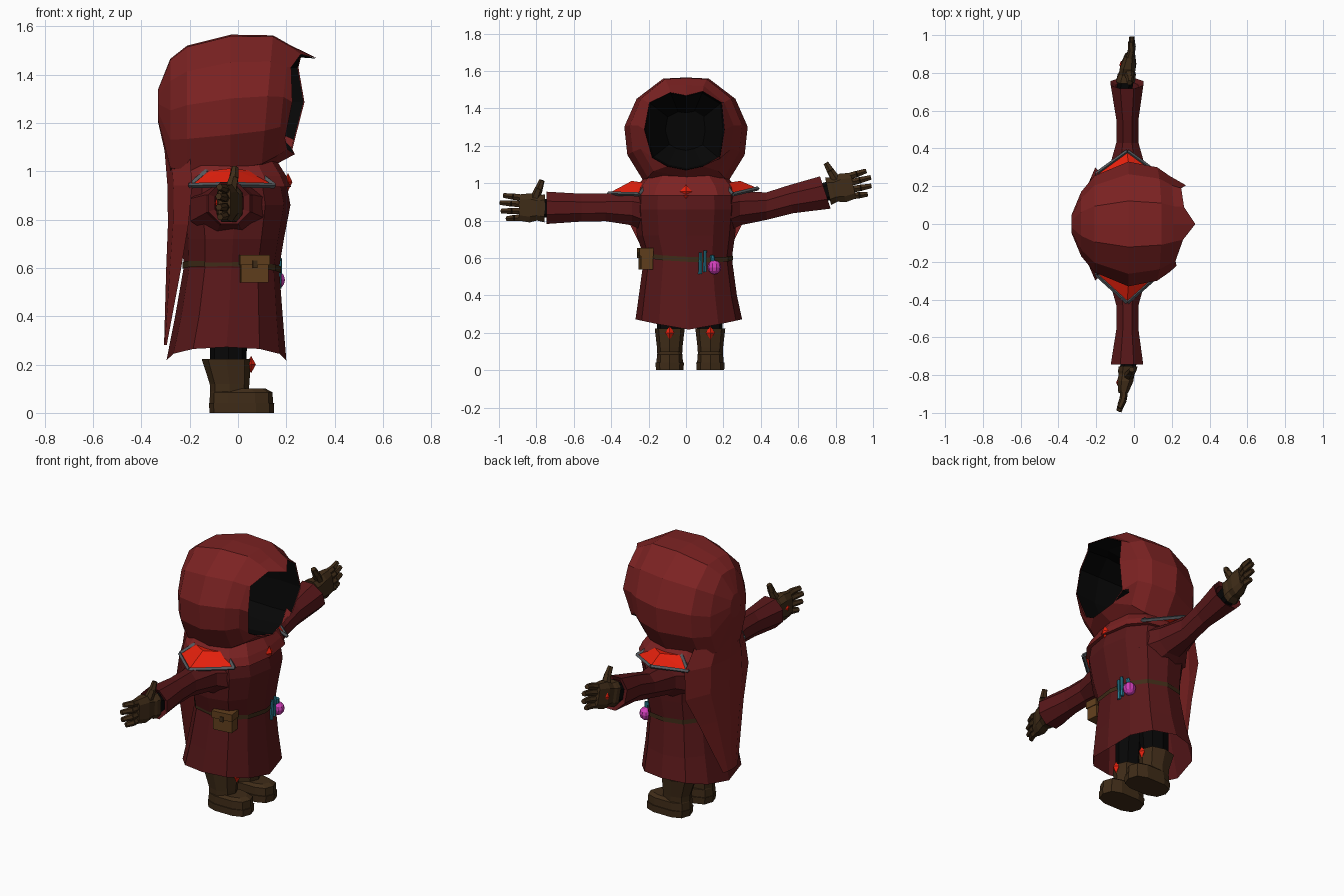
import bpy, bmesh
from math import sin, cos, pi
from mathutils import Vector, Matrix

if "Cube" in bpy.data.objects:
    bpy.data.objects.remove(bpy.data.objects["Cube"])

def mat(name, r, g, b):
    m = bpy.data.materials.new(name)
    m.diffuse_color = (r, g, b, 1)
    m.use_nodes = True
    m.node_tree.nodes["Principled BSDF"].inputs["Base Color"].default_value = m.diffuse_color
    return m

HOOD = mat("hood_red", .2, .016, .016)
ROBE = mat("robe_red", .1, .009, .01)
BLACK = mat("shadow", .002, .002, .002)
LEATHER = mat("dark_leather", .05, .025, .009)
TAN = mat("pouch_leather", .12, .05, .012)
RED = mat("bright_red", .8, .015, .004)
GREY = mat("steel", .09, .1, .11)
PINK = mat("pink_glass", .65, .05, .5)
BLUE = mat("blue_glass", .02, .2, .28)

def finish(name, bm, material):
    bmesh.ops.recalc_face_normals(bm, faces=bm.faces)
    me = bpy.data.meshes.new(name)
    bm.to_mesh(me)
    bm.free()
    ob = bpy.data.objects.new(name, me)
    me.materials.append(material)
    bpy.context.collection.objects.link(ob)
    return ob

def loft(name, rings, material, start=True, end=True, closed=True):
    bm = bmesh.new()
    rows = [[bm.verts.new(p) for p in r] for r in rings]
    n = len(rows[0])
    for a, b in zip(rows, rows[1:]):
        for i in range(n if closed else n - 1):
            j = (i + 1) % n
            bm.faces.new((a[i], a[j], b[j], b[i]))
    if closed and start:
        bm.faces.new(rows[0])
    if closed and end:
        bm.faces.new(rows[-1])
    return finish(name, bm, material)

def spow(v, p):
    return abs(v) ** p * (1 if v >= 0 else -1)

def flat_ring(z, x0, x1, hy, n=12, p=.85, wave=0, yc=0):
    """Horizontal rounded ring; wave lifts the sides of the hem."""
    out = []
    for i in range(n):
        a = 2 * pi * i / n
        out.append(((x0 + x1) / 2 + (x1 - x0) / 2 * spow(cos(a), p),
                    yc + hy * spow(sin(a), p), z + wave * abs(sin(a))))
    return out

def tube(name, a, b, r0, r1, material, n=6):
    a, b = Vector(a), Vector(b)
    q = (b - a).to_track_quat('Z', 'Y')
    return loft(name, [[c + q @ Vector((r * cos(2 * pi * i / n), r * sin(2 * pi * i / n), 0))
                        for i in range(n)] for c, r in ((a, r0), (b, r1))], material)

def box(name, c, size, material, rz=0):
    bm = bmesh.new()
    bmesh.ops.create_cube(bm, size=1, matrix=Matrix.Translation(c) @ Matrix.Rotation(rz, 4, 'Z')
                          @ Matrix.Diagonal((*size, 1)))
    return finish(name, bm, material)

def ball(name, c, size, material, u=4, v=2):
    bm = bmesh.new()
    bmesh.ops.create_uvsphere(bm, u_segments=u, v_segments=v, radius=1,
                              matrix=Matrix.Translation(c) @ Matrix.Diagonal((*size, 1)))
    return finish(name, bm, material)

# hood: rings along x ending in the uneven face opening
HALF = [(0, 1), (.37, .99), (.8, .81), (1, .56), (.95, .31), (.68, .07), (0, 0)]
SHAPE = HALF + [(-y, t) for y, t in HALF[-2:0:-1]]

def hood_ring(x, z0, z1, ry, lean=0):
    return [(x + lean * (t - .5), ry * y, z0 + (z1 - z0) * t) for y, t in SHAPE]

opening = [(.325, 0, 1.468), (.265, .09, 1.49), (.25, .19, 1.43), (.275, .205, 1.286),
           (.235, .18, 1.13), (.225, .09, 1.09), (.235, 0, 1.07), (.205, -.1, 1.09),
           (.195, -.18, 1.136), (.225, -.222, 1.286), (.22, -.195, 1.43), (.26, -.083, 1.484)]
loft("hood", [hood_ring(-.33, 1.2, 1.34, .05), hood_ring(-.28, .98, 1.465, .17),
              hood_ring(-.21, .96, 1.52, .255), hood_ring(-.03, .965, 1.565, .33),
              hood_ring(.12, .99, 1.562, .3, .05), hood_ring(.185, 1.03, 1.525, .255, .05),
              opening], HOOD, end=False)
inner = [[(x + dx, y * s, 1.28 + (z - 1.28) * s) for x, y, z in opening]
         for dx, s in ((-.004, .99), (-.14, 1.04), (-.3, .95), (-.42, .5))]
loft("hood_lining", inner, BLACK, start=False)

# robe body, open at the hem
loft("robe", [flat_ring(.217, -.296, .2, .285, wave=.055, yc=.015),
              flat_ring(.4, -.26, .185, .262, yc=.01),
              flat_ring(.6, -.225, .17, .235, yc=.01), flat_ring(.72, -.23, .19, .262),
              flat_ring(.86, -.25, .217, .275), flat_ring(.95, -.25, .2, .27)],
     ROBE, start=False)
loft("mantle", [flat_ring(.935, -.27, .22, .285, p=.75), flat_ring(.98, -.26, .2, .265, p=.75),
                flat_ring(1.06, -.22, .15, .2)], HOOD)

# tapering cape at the back
cape = []
for z, hw, xc, xe in ((1.1, .17, -.305, -.2), (.94, .285, -.292, -.19), (.78, .3, -.29, -.205),
                      (.6, .21, -.297, -.235), (.28, .07, -.306, -.295)):
    cape.append([(xc + (xe - xc) * abs(k) ** 2, hw * k, z) for k in (-1, -.5, 0, .5, 1)])
loft("cape", cape, HOOD, closed=False)

# belt, pouch, vials and glass ball
belt = [[(x, y, .62 + dz - .12 * max(0, x) ** 1.1 - .01 - .04 * y)
         for x, y, z in flat_ring(0, -.229, .178, .242, yc=.01)] for dz in (-.012, .014)]
loft("belt", belt, LEATHER, False, False)
box("pouch", (.066, -.215, .582), (.115, .065, .085), TAN, .12)
box("pouch_lid", (.066, -.218, .632), (.125, .075, .042), TAN, .12)
box("pouch_clasp", (.071, -.256, .615), (.02, .01, .03), LEATHER, .12)
for i, y in enumerate((.075, .1)):
    tube(f"vial_{i}", (.168, y, .515 + i * .01), (.174, y + .003, .63 + i * .01), .011, .009, BLUE)
ball("glass_ball", (.16, .152, .55), (.036, .036, .038), PINK, 10, 6)
tube("glass_ball_neck", (.158, .145, .58), (.162, .14, .615), .012, .012, BLUE)

def gem(name, c, size):
    return ball(name, c, size, RED)

gem("collar_gem", (.207, 0, .955), (.018, .032, .038))

# sleeves, hands and shoulder pads
def arm_ring(x, y, z, rx, rz, tilt=0, n=8):
    return [(x + rx * cos(2 * pi * (i + .5) / n) * 1.06, y + tilt * rz * sin(2 * pi * (i + .5) / n),
             z + rz * 1.06 * sin(2 * pi * (i + .5) / n)) for i in range(n)]

def hand(side, base, direction):
    d = Vector(direction).normalized()
    u = (Vector((0, 0, 1)) - d * d.z).normalized()
    base = Vector(base)

    def P(l, h, x=0):
        return base + d * l + u * h + Vector((x, 0, 0))

    def prof(l, h, x):
        return [P(l, h * a, x * b) for a, b in
                ((1, .5), (.6, 1), (-.6, 1), (-1, .5), (-1, -.5), (-.6, -1), (.6, -1), (1, -.5))]
    loft(f"{side}_wrist", [prof(-.06, .05, .042), prof(.02, .05, .042)], BLACK)
    loft(f"{side}_glove", [prof(.01, .075, .05), prof(.035, .07, .048), prof(.05, .066, .042),
                           prof(.09, .078, .042), prof(.15, .07, .026)], LEATHER)
    for i, (h0, l1, h1) in enumerate(((-.052, .215, -.062), (-.018, .245, -.022),
                                      (.018, .252, .023), (.052, .235, .062))):
        m = P((.13 + l1) / 2, (h0 + h1) / 2, .006)
        tube(f"{side}_finger_{i}", P(.125, h0), m, .02, .019, LEATHER)
        tube(f"{side}_fingertip_{i}", m, P(l1, h1, -.006), .019, .014, LEATHER)
    tube(f"{side}_thumb", P(.065, .05, .01), P(.045, .105, .02), .027, .021, LEATHER)
    tube(f"{side}_thumb_tip", P(.045, .105, .02), P(.03, .15, .022), .021, .015, LEATHER)
    gem(f"{side}_hand_gem", P(.095, 0, -.038), (.01, .022, .026))

for side, s, zm, ze, tilt, tz, ty in (("left", 1, .877, .95, -.35, .972, .385),
                                      ("right", -1, .87, .868, 0, .945, .415)):
    loft(f"{side}_sleeve", [arm_ring(-.03, s * .2, .84, .17, .115), arm_ring(-.035, s * .29, .865, .1, .092),
                            arm_ring(-.035, s * .43, zm, .06, .075),
                            arm_ring(-.035, s * .56, (zm + ze) / 2, .06, .076, tilt / 2),
                            arm_ring(-.037, s * .745, ze, .088, .088, tilt),
                            arm_ring(-.037, s * .73, ze, .06, .065, tilt),
                            arm_ring(-.035, s * .62, (zm + 2 * ze) / 3, .045, .05, tilt)],
         ROBE, start=False)
    pts = [(-.2, s * .265, .94), (-.035, s * ty, tz), (.15, s * .25, .94),
           (.07, s * .21, 1.0), (-.13, s * .22, 1.0)]
    bm = bmesh.new()
    vs = [bm.verts.new(p) for p in pts]
    top = bm.verts.new((-.03, s * .29, 1.012))
    for i in range(5):
        bm.faces.new((vs[i], vs[(i + 1) % 5], top))
    finish(f"{side}_shoulder_pad", bm, RED)
    for i in range(5):
        tube(f"{side}_pad_rim_{i}", pts[i], pts[(i + 1) % 5], .011, .011, GREY, 4)
hand("left", (-.045, .75, .955), (.04, .25, .055))
hand("right", (-.03, -.745, .865), (-.045, -.25, .008))

# boots and legs
for side, y in (("left", .13), ("right", -.087)):
    loft(f"{side}_leg", [flat_ring(.18, -.115, .035, .066, 8, yc=y),
                         flat_ring(.5, -.12, .04, .085, 8, yc=y * .85)], BLACK)
    loft(f"{side}_boot_shaft", [flat_ring(.07, -.115, .042, .066, 8, yc=y),
                                flat_ring(.12, -.117, .047, .068, 8, yc=y),
                                flat_ring(.222, -.15, .054, .08, 8, yc=y)], LEATHER)
    loft(f"{side}_boot_foot", [flat_ring(.035, -.118, .145, .073, 10, .7, yc=y),
                               flat_ring(.085, -.116, .143, .071, 10, .7, yc=y),
                               flat_ring(.1, -.11, .115, .055, 10, .7, yc=y)], LEATHER)
    loft(f"{side}_boot_sole", [flat_ring(0, -.117, .148, .077, 10, .7, yc=y),
                               flat_ring(.04, -.121, .15, .078, 10, .7, yc=y)], LEATHER)
    gem(f"{side}_boot_gem", (.054, y, .2), (.02, .025, .036))
